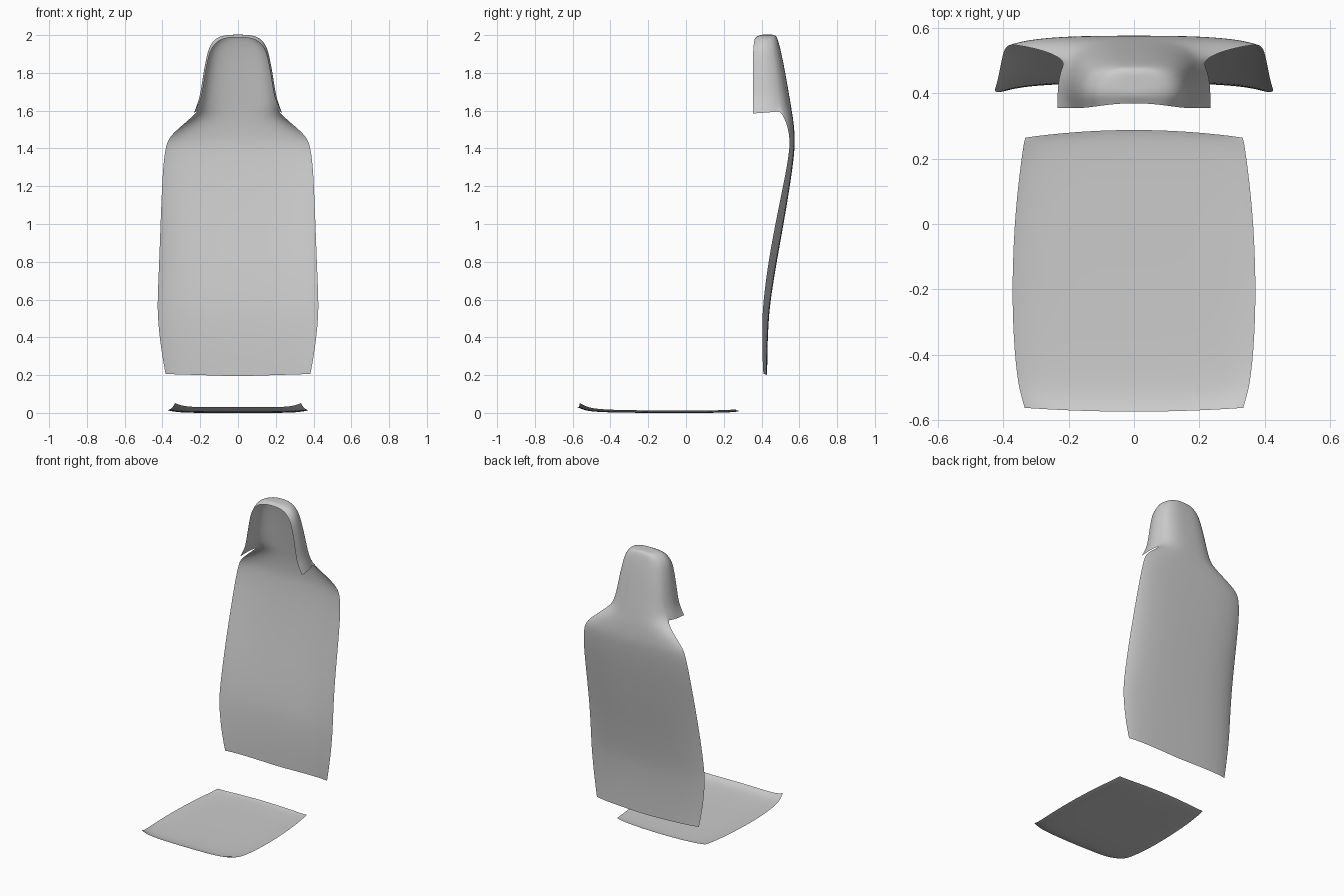
import bpy, bmesh

if "Cube" in bpy.data.objects:
    bpy.data.objects.remove(bpy.data.objects["Cube"])

N = 3.33          # superellipse exponent of the cross-sections
EDGE = 0.894      # share of the hood width where the panel columns end


def curve(a):
    # superellipse fraction
    return max(0.0, 1 - abs(a) ** N) ** (1 / N)


def finish(bm, name):
    # weld, smooth and subdivide a sheet
    bmesh.ops.remove_doubles(bm, verts=bm.verts, dist=1e-5)
    me = bpy.data.meshes.new(name)
    bm.to_mesh(me)
    bm.free()
    me.shade_smooth()
    ob = bpy.data.objects.new(name, me)
    bpy.context.collection.objects.link(ob)
    sub = ob.modifiers.new("smooth", 'SUBSURF')
    sub.levels = sub.render_levels = 2
    sub.boundary_smooth = 'PRESERVE_CORNERS'
    return ob


def bridge(bm, a, b):
    # quads between two rows of vertices
    for j in range(len(a) - 1):
        bm.faces.new((a[j], a[j + 1], b[j + 1], b[j]))


S = [1, .95, .87, .75, .55, .3, 0, -.3, -.55, -.75, -.87, -.95, -1]
F = [0, .1, .25, .42, .57]

# Back panel rows: z, half width, centre y, forward curl at the edge
PANEL = [(.2, .383, .43, .02), (.23, .388, .43, .022), (.35, .409, .431, .028),
         (.5, .425, .438, .034), (.6, .426, .448, .038), (.8, .417, .48, .044),
         (1.0, .41, .517, .044), (1.2, .402, .55, .036), (1.32, .395, .567, .03),
         (1.41, .382, .576, .027), (1.455, .366, .576, .028),
         (1.5, .322, .573, .032), (1.55, .262, .568, .042)]

# Head hood rows: z, half width, back y, front y
HOOD = [(1.6, .234, .56, .355), (1.65, .213, .552, .355), (1.7, .201, .543, .355),
        (1.8, .186, .526, .355), (1.9, .167, .506, .355), (1.95, .15, .494, .357),
        (1.985, .12, .483, .361), (2.001, .075, .473, .367), (2.003, 0, .445, .37)]

# back cover with hood
bm = bmesh.new()
rows = []
for z, w, yc, d in PANEL:
    row = []
    for s in S:
        y = yc - d * (1 - curve(EDGE * s)) / (1 - curve(EDGE))
        wave = (.012 * (1 - abs(s)) - .006) if z == .2 else 0
        row.append(bm.verts.new((w * s, y, z - wave)))
    rows.append(row)
for a, b in zip(rows, rows[1:]):
    bridge(bm, a, b)

hood = []
for z, w, yb, yf in HOOD:
    def side(sign, f):
        rim = max(0, 1 - f / .3)
        x = max(0, w * curve(f) - (.014 * rim if z > 1.62 and w else 0))
        dz = -.015 * (1 - f) if z == 1.6 else (-.014 * rim if z > 1.94 else 0)
        return bm.verts.new((sign * x, yf + (yb - yf) * f, z + dz))
    back = [bm.verts.new((w * EDGE * s, yf + (yb - yf) * curve(EDGE * s), z)) for s in S]
    right = [side(1, f) for f in F]
    left = [side(-1, f) for f in reversed(F)]
    if not hood:
        bridge(bm, rows[-1], back)
    hood.append(right + back + left)
for a, b in zip(hood, hood[1:]):
    bridge(bm, a, b)
finish(bm, "back_cover")

# Seat rows: y at centre, y at corners, half width, z, corner lift
SEAT = [(-.574, -.562, .334, .03, .022), (-.545, -.535, .342, .016, .02),
        (-.5, -.495, .353, .007, .016), (-.4, -.4, .365, .002, .014),
        (-.22, -.22, .374, 0, .013), (0, 0, .366, 0, .013),
        (.14, .135, .352, 0, .013), (.235, .22, .341, .003, .012),
        (.27, .25, .336, .006, .012), (.288, .264, .332, .011, .006)]

# seat cover
bm = bmesh.new()
rows = []
for yc, ye, w, z, lift in SEAT:
    rows.append([bm.verts.new((w * s, yc + (ye - yc) * s * s, z + lift * s ** 8))
                 for s in reversed(S)])
for a, b in zip(rows, rows[1:]):
    bridge(bm, a, b)
finish(bm, "seat_cover")
